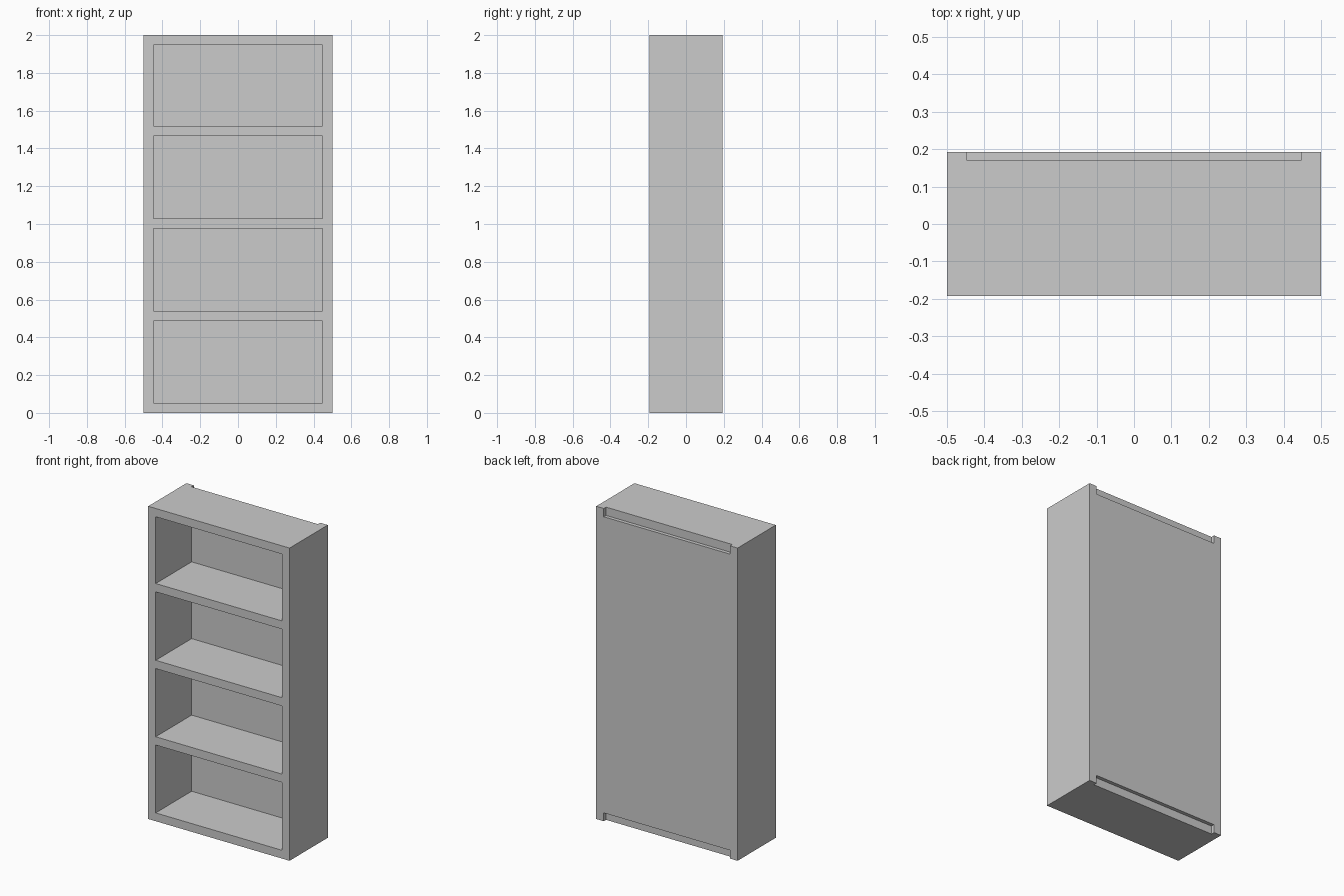
import bpy

if "Cube" in bpy.data.objects:
    bpy.data.objects.remove(bpy.data.objects["Cube"])

WIDTH, HEIGHT = 1.0, 2.0
FRONT, BACK = -0.193, 0.193   # depth extents
BOARD = 0.053                 # board thickness
PANEL_FRONT = 0.17            # front face of the back panel
INNER = WIDTH / 2 - BOARD     # inside face of the sides


def box(name, x0, x1, y0, y1, z0, z1):
    bpy.ops.mesh.primitive_cube_add(
        size=1, location=((x0 + x1) / 2, (y0 + y1) / 2, (z0 + z1) / 2))
    ob = bpy.context.object
    ob.name = name
    ob.scale = (x1 - x0, y1 - y0, z1 - z0)
    bpy.ops.object.transform_apply(location=False, rotation=False, scale=True)
    return ob


# Full-height, full-depth sides
box("left_side", -WIDTH / 2, -INNER, FRONT, BACK, 0, HEIGHT)
box("right_side", INNER, WIDTH / 2, FRONT, BACK, 0, HEIGHT)

# Bottom, shelves and top stop at the back panel
boards = {"bottom_board": 0.0, "lower_shelf": 0.487, "middle_shelf": 0.976,
          "upper_shelf": 1.467, "top_board": HEIGHT - BOARD}
for name, z in boards.items():
    box(name, -INNER, INNER, FRONT, PANEL_FRONT, z, z + BOARD)

# Back panel, flush with the sides and short of the top and bottom edges
box("back_panel", -INNER, INNER, PANEL_FRONT, BACK, BOARD, HEIGHT - BOARD)
